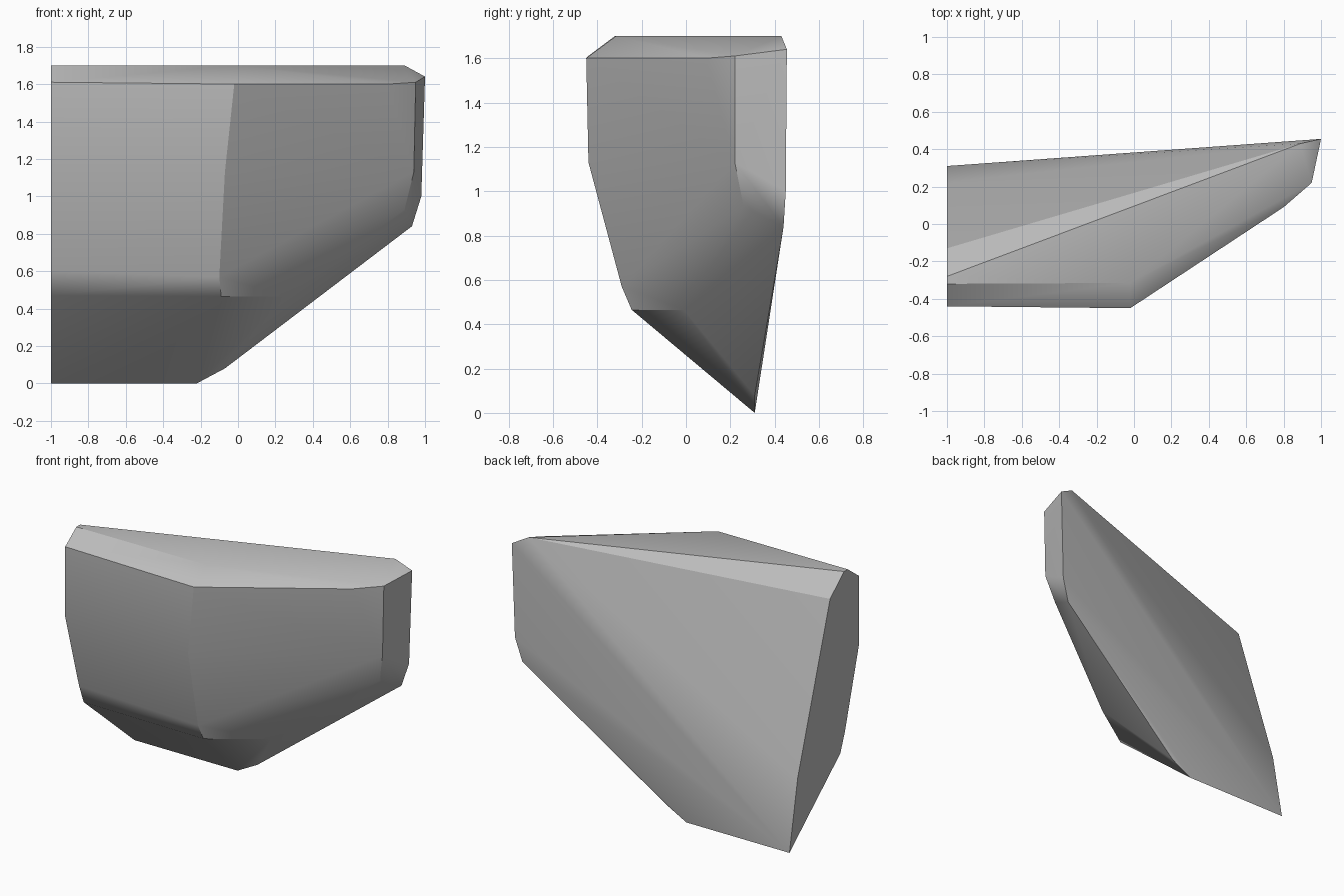
import bpy
import bmesh
import math

cube = bpy.data.objects.get("Cube")
if cube:
    bpy.data.objects.remove(cube, do_unlink=True)

# Single matte grey
grey = bpy.data.materials.new("stone_grey")
grey.use_nodes = True
colour = (0.5, 0.5, 0.5, 1.0)
grey.diffuse_color = colour
shader = grey.node_tree.nodes["Principled BSDF"]
shader.inputs["Base Color"].default_value = colour
shader.inputs["Roughness"].default_value = 0.8

# Flat cut end, as (y, z) at x = -1
cut_profile = [(0.31, 0), (0.22, 0.48), (-0.13, 1.57), (-0.28, 1.7), (-0.32, 1.7),
               (-0.44, 1.61), (-0.44, 1.13), (-0.37, 0.92), (-0.29, 0.6), (-0.24, 0.47)]
# Front ridge between the two front panels
front_ridge = [(-0.02, -0.315, 1.7), (-0.02, -0.45, 1.6), (-0.07, -0.44, 1.13),
               (-0.1, -0.29, 0.57), (-0.09, -0.245, 0.465)]
# Narrow panel at the far end
far_end = [(0.89, 0.43, 1.7), (1, 0.455, 1.64), (0.98, 0.45, 1), (0.93, 0.44, 0.84),
           (0.8, 0.09, 1.6), (0.95, 0.22, 1.61), (0.94, 0.22, 1.13), (0.89, 0.26, 0.93)]
# Slanted lower edge
keel = [(0.26, -0.01, 0.465), (-0.07, 0.31, 0.08), (-0.22, 0.31, 0)]

points = [(-1, y, z) for y, z in cut_profile] + front_ridge + far_end + keel

# Wrap the outlines in one closed, faceted solid
bm = bmesh.new()
for p in points:
    bm.verts.new(p)
result = bmesh.ops.convex_hull(bm, input=bm.verts)
spare = {g for g in result["geom_interior"] + result["geom_unused"]
         if isinstance(g, bmesh.types.BMVert)}
bmesh.ops.delete(bm, geom=list(spare), context='VERTS')
bmesh.ops.dissolve_limit(bm, angle_limit=math.radians(2), verts=bm.verts, edges=bm.edges)
bmesh.ops.recalc_face_normals(bm, faces=bm.faces)

mesh = bpy.data.meshes.new("faceted_block")
bm.to_mesh(mesh)
bm.free()
block = bpy.data.objects.new("faceted_block", mesh)
bpy.context.collection.objects.link(block)
mesh.materials.append(grey)

# Soft facets with crisp rims
bpy.ops.object.select_all(action='DESELECT')
block.select_set(True)
bpy.context.view_layer.objects.active = block
bpy.ops.object.shade_smooth_by_angle(angle=math.radians(30))
weighted = block.modifiers.new("even_facets", 'WEIGHTED_NORMAL')
weighted.keep_sharp = True
